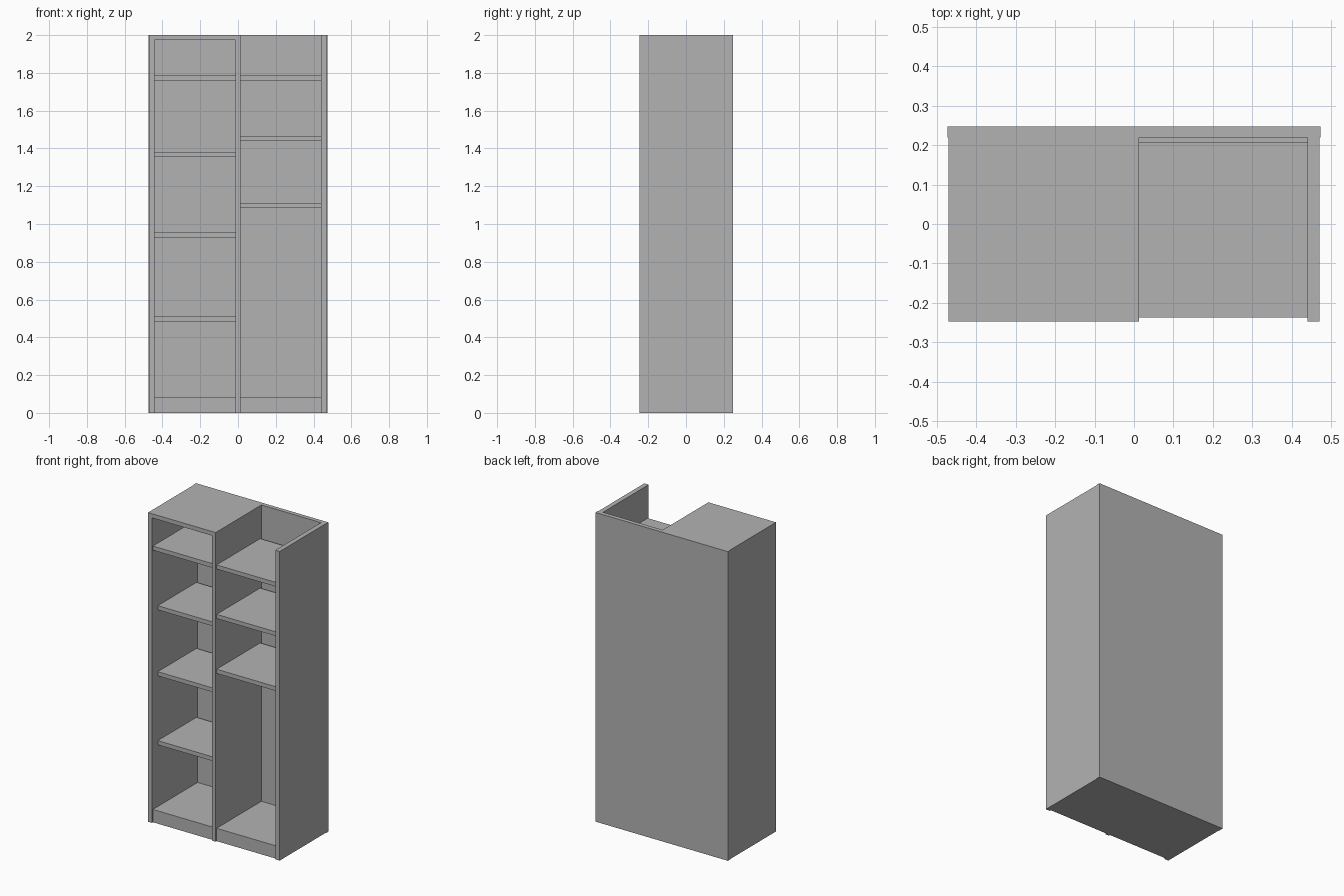
import bpy

if "Cube" in bpy.data.objects:
    bpy.data.objects.remove(bpy.data.objects["Cube"], do_unlink=True)

# Single board colour
board_grey = bpy.data.materials.new("board_grey")
board_grey.use_nodes = True
colour = (0.45, 0.45, 0.45, 1)
board_grey.diffuse_color = colour
board_grey.node_tree.nodes["Principled BSDF"].inputs["Base Color"].default_value = colour

FRONT, PANEL, BACK = -0.247, 0.22, 0.248
SHELF_FRONT, SHELF_BACK = -0.237, 0.208
LEFT_BAY = (0.013, 0.44)
RIGHT_BAY = (-0.443, -0.014)
THICK = 0.027


def board(name, x, y, z):
    """Box spanning the given (low, high) ranges."""
    bpy.ops.mesh.primitive_cube_add(size=1, location=[sum(r) / 2 for r in (x, y, z)])
    obj = bpy.context.object
    obj.name = name
    obj.scale = [r[1] - r[0] for r in (x, y, z)]
    bpy.ops.object.transform_apply(location=False, rotation=False, scale=True)
    obj.data.materials.append(board_grey)
    return obj


# Carcass: back, sides, divider and the one covered bay
board("back_panel", (-0.474, 0.474), (PANEL, BACK), (0, 2))
board("left_side", (LEFT_BAY[1], 0.471), (FRONT, PANEL), (0, 2))
board("right_side", (-0.471, RIGHT_BAY[0]), (FRONT, PANEL), (0, 2))
board("divider", (RIGHT_BAY[1], LEFT_BAY[0]), (FRONT, PANEL), (0, 2))
board("right_top", RIGHT_BAY, (FRONT, PANEL), (2 - THICK, 2))

# Solid plinths
for side, bay in (("left", LEFT_BAY), ("right", RIGHT_BAY)):
    board(side + "_plinth", bay, (SHELF_FRONT, PANEL), (0, 0.083))

# Shelves: undersides from top to bottom
for z in (1.76, 1.44, 1.085):
    board("left_shelf", LEFT_BAY, (SHELF_FRONT, SHELF_BACK), (z, z + THICK))
for z, setback in ((1.76, 0), (1.355, 0.05), (0.928, 0.05), (0.482, 0.05)):
    board("right_shelf", RIGHT_BAY, (SHELF_FRONT + setback, SHELF_BACK), (z, z + THICK))
